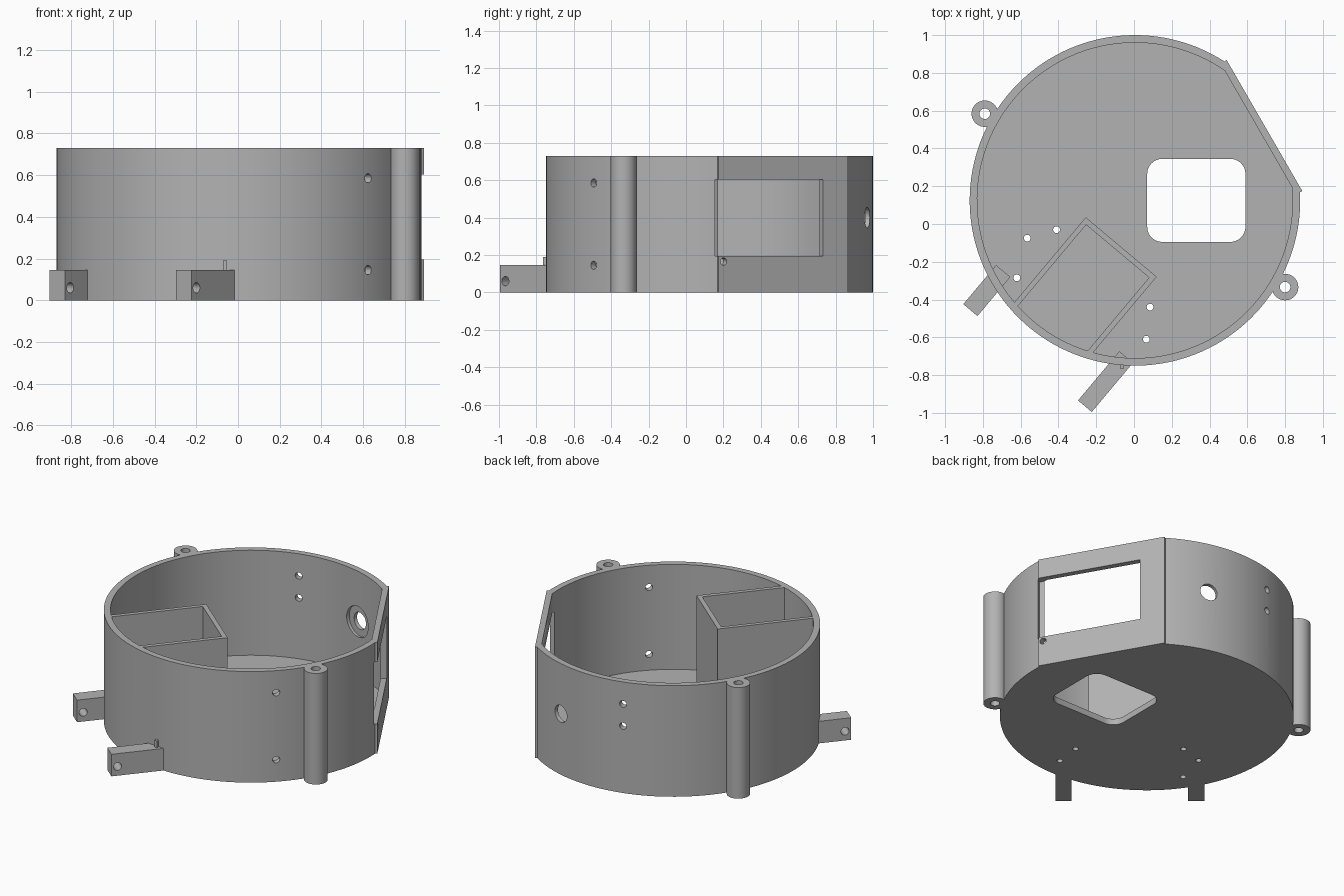
import bpy
import bmesh
from math import sin, cos, acos, asin, sqrt, pi, radians
from mathutils import Matrix

cube = bpy.data.objects.get("Cube")
if cube:
    bpy.data.objects.remove(cube, do_unlink=True)

HEIGHT, FLOOR = 0.73, 0.04
R_OUT, R_IN = 0.875, 0.835
FLAT, PORT = 30, 230          # directions of the flat panel and of the chute
CENTRE = Matrix.Translation((0.005, 0.125, 0))

grey = bpy.data.materials.new("plain_grey")
grey.use_nodes = True
grey.diffuse_color = (0.45, 0.45, 0.45, 1)
grey.node_tree.nodes["Principled BSDF"].inputs["Base Color"].default_value = grey.diffuse_color


def frame(angle):
    """Frame at the drum axis with x pointing outwards at the given angle."""
    return CENTRE @ Matrix.Rotation(radians(angle), 4, 'Z')


def sideways(angle):
    """Profile in (outward, up), extruded towards negative local y."""
    return frame(angle) @ Matrix.Rotation(pi / 2, 4, 'X')


def radial(angle):
    """Profile in (down, sideways), extruded outwards."""
    return frame(angle) @ Matrix.Rotation(pi / 2, 4, 'Y')


def extrude(name, points, low, high, matrix):
    bm = bmesh.new()
    face = bm.faces.new([bm.verts.new((a, b, low)) for a, b in points])
    side = bmesh.ops.extrude_face_region(bm, geom=[face])["geom"]
    bmesh.ops.translate(bm, verts=[v for v in side if isinstance(v, bmesh.types.BMVert)],
                        vec=(0, 0, high - low))
    bm.transform(matrix)
    bmesh.ops.recalc_face_normals(bm, faces=bm.faces)
    mesh = bpy.data.meshes.new(name)
    bm.to_mesh(mesh)
    bm.free()
    mesh.materials.append(grey)
    obj = bpy.data.objects.new(name, mesh)
    bpy.context.collection.objects.link(obj)
    return obj


def arc(r, start, end, n, x=0, y=0):
    return [(x + r * cos(start + (end - start) * i / n),
             y + r * sin(start + (end - start) * i / n)) for i in range(n + 1)]


def circle(r, x=0, y=0, n=32):
    return arc(r, 0, 2 * pi, n, x, y)[:-1]


def rect(x0, x1, y0, y1):
    return [(x0, y0), (x1, y0), (x1, y1), (x0, y1)]


def combine(target, other, operation='DIFFERENCE'):
    mod = target.modifiers.new("combine", 'BOOLEAN')
    mod.operation, mod.solver, mod.object = operation, 'EXACT', other
    graph = bpy.context.evaluated_depsgraph_get()
    mesh = bpy.data.meshes.new_from_object(target.evaluated_get(graph))
    target.modifiers.clear()
    target.data = mesh
    bpy.data.objects.remove(other, do_unlink=True)


def cut(target, points, low, high, matrix):
    combine(target, extrude("cutter", points, low, high, matrix))


# Drum with a flat panel whose ends stand slightly proud
a = asin(0.4 / R_OUT)
b = acos(0.755 / R_IN)
housing = extrude("housing", arc(R_OUT, a, 2 * pi - a, 120) + [(0.792, -0.4), (0.792, 0.4)],
                  0, HEIGHT, frame(FLAT))
cut(housing, arc(R_IN, b, 2 * pi - b, 120), FLOOR, 1, frame(FLAT))


# Chute box, open at the top and through the drum wall
def box_plan(back, left, right, radius):
    steps = [left + (right - left) * i / 12 for i in range(13)]
    return [(back, left)] + [(sqrt(radius ** 2 - w * w), w) for w in steps] + [(back, right)]


combine(housing, extrude("chute_box", box_plan(0.236, -0.142, 0.348, 0.86), 0, HEIGHT,
                         frame(PORT)), 'UNION')
cut(housing, box_plan(0.265, -0.115, 0.32, R_IN), 0.3, 1, frame(PORT))
trough = [(0.265, 0.255), (0.577, 0.078), (0.64, 0.081), (0.7, 0.09),
          (0.76, 0.104), (0.82, 0.121), (0.88, 0.14), (1, 0.18)]
cut(housing, trough + [(1, 0.515), (0.265, 0.515)], -0.32, 0.115, sideways(PORT))

# Narrow slot below the chute mouth
cut(housing, rect(0.81, 1, 0.045, 0.075), -0.09, 0.115, sideways(PORT))

# Rounded opening in the floor
opening = []
for i, (x, y) in enumerate([(0.51, 0.265), (0.15, 0.265), (0.15, -0.015), (0.51, -0.015)]):
    opening += arc(0.08, i * pi / 2, (i + 1) * pi / 2, 8, x, y)
cut(housing, opening, -1, 0.2, Matrix())

# Small floor holes
for x, y in [(-0.565, -0.075), (-0.41, -0.03), (-0.62, -0.285), (0.085, -0.44), (0.065, -0.61)]:
    cut(housing, circle(0.018, x, y, 20), -1, 0.2, Matrix())

# Window and screw holes in the flat panel
cut(housing, rect(-0.603, -0.195, -0.41, 0.245), 0.745, 1, radial(FLAT))
for z in (0.165, 0.635):
    for t in (-0.37, 0.207):
        cut(housing, circle(0.02, -z, t, 20), 0.72, 1, radial(FLAT))

# Two columns of side holes
for angle in (105, -45):
    for z in (0.145, 0.295, 0.44, 0.585):
        cut(housing, circle(0.022, -z, 0, 20), 0.7, 1, radial(angle))

# Large side hole, counterbored on the inside
cut(housing, circle(0.055, -0.4), 0.7, 1, radial(75))
cut(housing, circle(0.1, -0.4), 0.7, 0.85, radial(75))

parts = [housing]

# Tubular bosses on opposite sides
for name, angle in (("right_boss", 150), ("left_boss", 330)):
    boss = extrude(name, circle(0.07, 0.918, 0, 48), 0, HEIGHT, frame(angle))
    cut(boss, circle(0.028, 0.918), -1, 1, frame(angle))
    parts.append(boss)

# Pivot arms either side of the chute
for name, back, left, right in (("right_arm", 0.735, -0.343, -0.245),
                                ("left_arm", 0.665, 0.45, 0.545)):
    arm = extrude(name, rect(back, 1.005, left, right), 0, 0.145, frame(PORT))
    cut(arm, circle(0.025, 0.967, 0.06), -1, 1, sideways(PORT))
    parts.append(arm)

# Small pin standing on the left arm
parts.append(extrude("arm_pin", rect(-0.073, -0.053, -0.765, -0.735), 0.1, 0.19, Matrix()))

bpy.ops.object.select_all(action='DESELECT')
for part in parts:
    part.select_set(True)
bpy.context.view_layer.objects.active = housing
bpy.ops.object.shade_smooth_by_angle(angle=radians(30))
